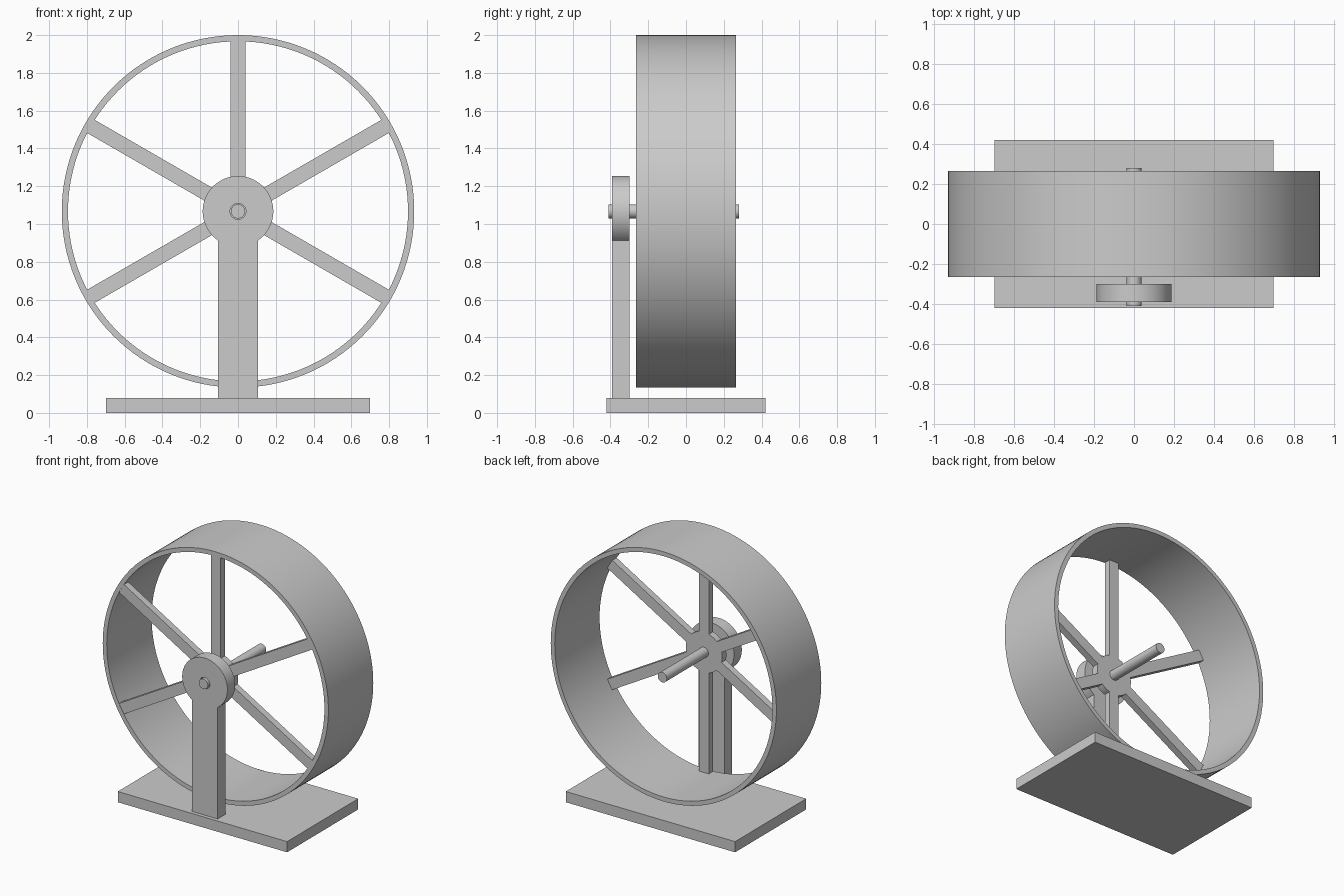
import bpy
from math import sin, cos, asin, pi, sqrt

if "Cube" in bpy.data.objects:
    bpy.data.objects.remove(bpy.data.objects["Cube"])

CZ = 1.067            # axle height


def circle(r, n):
    return [(r * cos(2 * pi * i / n), r * sin(2 * pi * i / n)) for i in range(n)]


def plate(name, outlines, y0, y1, z=CZ):
    """Extrude closed x-z outlines (inner ones become holes) from y0 to y1."""
    cu = bpy.data.curves.new(name, 'CURVE')
    cu.dimensions = '2D'
    cu.fill_mode = 'BOTH'
    cu.extrude = (y1 - y0) / 2
    for pts in outlines:
        sp = cu.splines.new('POLY')
        sp.points.add(len(pts) - 1)
        for p, (x, v) in zip(sp.points, pts):
            p.co = (x, v, 0, 1)
        sp.use_cyclic_u = True
    ob = bpy.data.objects.new(name, cu)
    bpy.context.collection.objects.link(ob)
    ob.location = (0, (y0 + y1) / 2, z)
    ob.rotation_euler = (pi / 2, 0, 0)
    bpy.ops.object.select_all(action='DESELECT')
    ob.select_set(True)
    bpy.context.view_layer.objects.active = ob
    bpy.ops.object.convert(target='MESH')
    ob = bpy.context.object
    bpy.ops.object.mode_set(mode='EDIT')
    bpy.ops.mesh.select_all(action='SELECT')
    bpy.ops.mesh.remove_doubles(threshold=0.0001)
    bpy.ops.mesh.normals_make_consistent(inside=False)
    bpy.ops.object.mode_set(mode='OBJECT')
    bpy.ops.object.shade_smooth_by_angle()
    return ob


# Base board
bpy.ops.mesh.primitive_cube_add(size=1, location=(0, 0, 0.04))
base = bpy.context.object
base.name = "base"
base.scale = (1.4, 0.84, 0.08)

# Support post with round head and axle hole
HW, HR = 0.107, 0.187
a0 = -pi / 2 + asin(HW / HR)
sweep = 2 * pi - 2 * asin(HW / HR)
post = [(-HW, 0.08 - CZ), (HW, 0.08 - CZ)]
post += [(HR * cos(a0 + sweep * i / 56), HR * sin(a0 + sweep * i / 56)) for i in range(57)]
plate("support_post", [post, circle(0.042, 32)], -0.392, -0.30)

# Running drum rim
plate("wheel_rim", [circle(0.933, 128), circle(0.90, 128)], -0.265, 0.265)

# Hub with six spokes at the front of the drum
SW, R, TIP = 0.04, 0.15, 0.905
star = []
half = asin(SW / R)
root = sqrt(R * R - SW * SW)
for k in range(6):
    a = pi / 6 + k * pi / 3
    for d, s in ((root, -SW), (TIP, -SW), (TIP, SW)):
        star.append((d * cos(a) - s * sin(a), d * sin(a) + s * cos(a)))
    gap = pi / 3 - 2 * half
    star += [(R * cos(a + half + gap * i / 6), R * sin(a + half + gap * i / 6)) for i in range(6)]
plate("spokes_and_hub", [star], -0.263, -0.212)

# Axle
plate("axle", [circle(0.0375, 32)], -0.41, 0.28)
